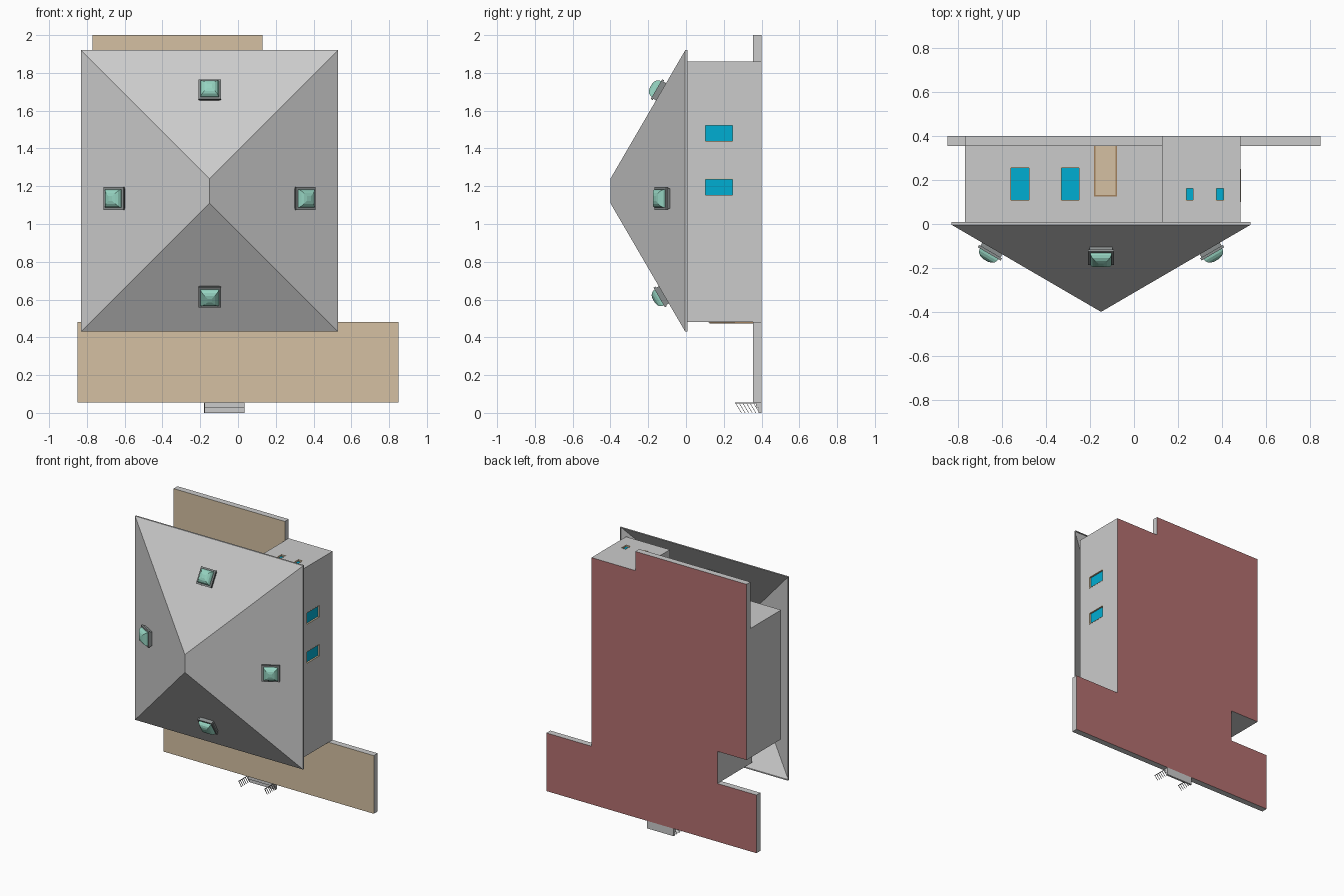
import bpy, bmesh
from mathutils import Matrix, Vector

if "Cube" in bpy.data.objects:
    bpy.data.objects.remove(bpy.data.objects["Cube"])


def material(name, rgb):
    m = bpy.data.materials.new(name)
    m.diffuse_color = (*rgb, 1)
    m.use_nodes = True
    m.node_tree.nodes["Principled BSDF"].inputs["Base Color"].default_value = m.diffuse_color
    return m


GREY = material("plain_grey", (0.62, 0.62, 0.62))
TAN = material("paving_tan", (0.66, 0.53, 0.36))
RED = material("underside_red", (0.45, 0.16, 0.16))
BLUE = material("glass_blue", (0.0, 0.42, 0.65))
TEAL = material("dome_teal", (0.30, 0.65, 0.53))
DARK = material("curb_grey", (0.25, 0.27, 0.27))
BROWN = material("frame_brown", (0.36, 0.22, 0.11))


def finish(name, bm, *mats):
    bmesh.ops.recalc_face_normals(bm, faces=bm.faces)
    me = bpy.data.meshes.new(name)
    bm.to_mesh(me)
    bm.free()
    for m in mats:
        me.materials.append(m)
    ob = bpy.data.objects.new(name, me)
    bpy.context.collection.objects.link(ob)
    return ob


def boxes(name, spans, *mats):
    """One object from boxes given as ((x0, x1), (y0, y1), (z0, z1))."""
    bm = bmesh.new()
    for span in spans:
        size = [abs(b - a) for a, b in span]
        mid = Vector([(a + b) / 2 for a, b in span])
        bmesh.ops.create_cube(bm, size=1, matrix=Matrix.Translation(mid) @ Matrix.Diagonal((*size, 1)))
    return finish(name, bm, *mats)


def paint(ob, test, slot):
    for p in ob.data.polygons:
        if test(p.normal):
            p.material_index = slot


# House body: footprint in x/z extruded along y
footprint = [(-.535, .48), (.485, .48), (.485, 1.86), (.13, 1.86),
             (.13, 1.66), (-.77, 1.66), (-.77, .715), (-.535, .715)]
bm = bmesh.new()
face = bm.faces.new([bm.verts.new((x, 0, z)) for x, z in footprint])
ext = bmesh.ops.extrude_face_region(bm, geom=[face])
bmesh.ops.translate(bm, vec=(0, .4, 0), verts=[g for g in ext["geom"] if isinstance(g, bmesh.types.BMVert)])
walls = finish("house_walls", bm, GREY, RED)
paint(walls, lambda n: n.y > .9, 1)

# Windows: (axis of wall normal, direction, wall position, range along wall, y range)
windows = [
    ("x", 1, .485, (1.15, 1.24), (.10, .25)),
    ("x", 1, .485, (1.435, 1.525), (.10, .25)),
    ("z", 1, 1.66, (-.565, -.475), (.105, .26)),
    ("z", 1, 1.66, (-.335, -.247), (.105, .26)),
    ("z", 1, 1.86, (.235, .272), (.105, .165)),
    ("z", 1, 1.86, (.372, .412), (.105, .165)),
    ("z", -1, .48, (-.42, -.30), (.12, .26)),
    ("z", -1, .48, (.15, .27), (.12, .26)),
]


def on_wall(axis, depth, along, y):
    return (depth, y, along) if axis == "x" else (along, y, depth)


cuts, glass, trim = [], [], []
for axis, s, p, (u0, u1), (v0, v1) in windows:
    t = .004
    cuts.append(on_wall(axis, (p - s * .015, p + s * .02), (u0, u1), (v0, v1)))
    glass.append(on_wall(axis, (p - s * .016, p - s * .011), (u0, u1), (v0, v1)))
    for u, v in [((u0, u0 + t), (v0, v1)), ((u1 - t, u1), (v0, v1)),
                 ((u0, u1), (v0, v0 + t)), ((u0, u1), (v1 - t, v1))]:
        trim.append(on_wall(axis, (p - s * .015, p + s * .001), u, v))
cutter = boxes("window_cutter", cuts)
cutter.hide_render = True
mod = walls.modifiers.new("openings", "BOOLEAN")
mod.operation = "DIFFERENCE"
mod.solver = "EXACT"
mod.object = cutter
bpy.context.view_layer.objects.active = walls
bpy.ops.object.modifier_apply(modifier=mod.name)
bpy.data.objects.remove(cutter)
boxes("window_glass", glass, BLUE)
boxes("window_frames", trim, TAN)

# Back and front doors with frames
for name, x0, x1, z, s in [("back_door", -.18, -.08, 1.66, 1), ("front_door", -.125, -.02, .48, -1)]:
    boxes(name, [((x0, x1), (.13, .357), (z - s * .005, z + s * .003))], TAN)
    boxes(name + "_frame", [((x0 - .003, x0 + .005), (.125, .357), (z, z + s * .006)),
                            ((x1 - .005, x1 + .003), (.125, .357), (z, z + s * .006)),
                            ((x0, x1), (.125, .133), (z, z + s * .006))], BROWN)

# Front and back terraces
for name, xs, zs in [("front_terrace", (-.85, .85), (.055, .48)), ("back_terrace", (-.77, .13), (1.66, 2.0))]:
    slab = boxes(name, [(xs, (.355, .4), zs)], GREY, TAN, RED)
    paint(slab, lambda n: n.y < -.9, 1)
    paint(slab, lambda n: n.y > .9, 2)

# Entrance steps
boxes("entrance_steps", [((-.18, .035), (.37, .4), (.028, .055)), ((-.18, .035), (.385, .4), (0, .028))], GREY)

# Sloping bar railings on both sides of the steps
bm = bmesh.new()
for x in (-.178, .033):
    for i in range(6):
        y = .262 + i * .019
        r = bmesh.ops.create_cube(bm, size=1, matrix=Matrix.Translation((x, y + .016, .0265))
                                  @ Matrix.Diagonal((.004, .003, .053, 1)))
        for v in r["verts"]:
            v.co.y += (.0265 - v.co.z) * .6
    bmesh.ops.create_cube(bm, size=1, matrix=Matrix.Translation((x, .315, .053))
                          @ Matrix.Diagonal((.004, .11, .004, 1)))
finish("step_railings", bm, GREY)

# Hollow hipped roof with a thin eave band
bm = bmesh.new()
corners = [(-.83, .43), (.53, .43), (.53, 1.92), (-.83, 1.92)]
low = [bm.verts.new((x, .008, z)) for x, z in corners]
top = [bm.verts.new((x, -.004, z)) for x, z in corners]
ra, rb = bm.verts.new((-.15, -.4, 1.11)), bm.verts.new((-.15, -.4, 1.24))
for i in range(4):
    j = (i + 1) % 4
    bm.faces.new((low[i], low[j], top[j], top[i]))
for f in [(top[0], top[1], ra), (top[1], top[2], rb, ra), (top[2], top[3], rb), (top[3], top[0], ra, rb)]:
    bm.faces.new(f)
roof = finish("hipped_roof", bm, GREY)
shell = roof.modifiers.new("thickness", "SOLIDIFY")
shell.thickness = .005
shell.offset = -1

# Domed skylights, one on each slope
slope = .396 / .68
for name, x, z, out in [("upper", -.15, 1.70, (0, 0, 1)), ("lower", -.15, .625, (0, 0, -1)),
                        ("left", -.645, 1.135, (-1, 0, 0)), ("right", .345, 1.135, (1, 0, 0))]:
    out = Vector(out)
    n = (out * slope + Vector((0, -1, 0))).normalized()
    u = out.cross(Vector((0, 1, 0)))
    v = n.cross(u)
    inset = {"upper": 1.92 - z, "lower": z - .43, "left": x + .83, "right": .53 - x}[name]
    frame = Matrix((u, v, n)).transposed().to_4x4()
    frame.translation = (x, -.004 - inset * slope, z)

    def stack(part, rings, mat):
        """Square rings of (half width, height) stacked along the slope normal."""
        bm = bmesh.new()
        loops = [[bm.verts.new(frame @ Vector((a * h, b * h, k)))
                  for a, b in ((-1, -1), (1, -1), (1, 1), (-1, 1))] for h, k in rings]
        for lo, hi in zip(loops, loops[1:]):
            for i in range(4):
                bm.faces.new((lo[i], lo[(i + 1) % 4], hi[(i + 1) % 4], hi[i]))
        bm.faces.new(loops[0])
        bm.faces.new(loops[-1])
        finish(f"{name}_skylight_{part}", bm, mat)

    stack("curb", [(.053, -.005), (.053, .016), (.060, .016), (.060, .028), (.050, .028)], DARK)
    stack("dome", [(.049, .026), (.047, .038), (.040, .050), (.028, .058), (.012, .062)], TEAL)
